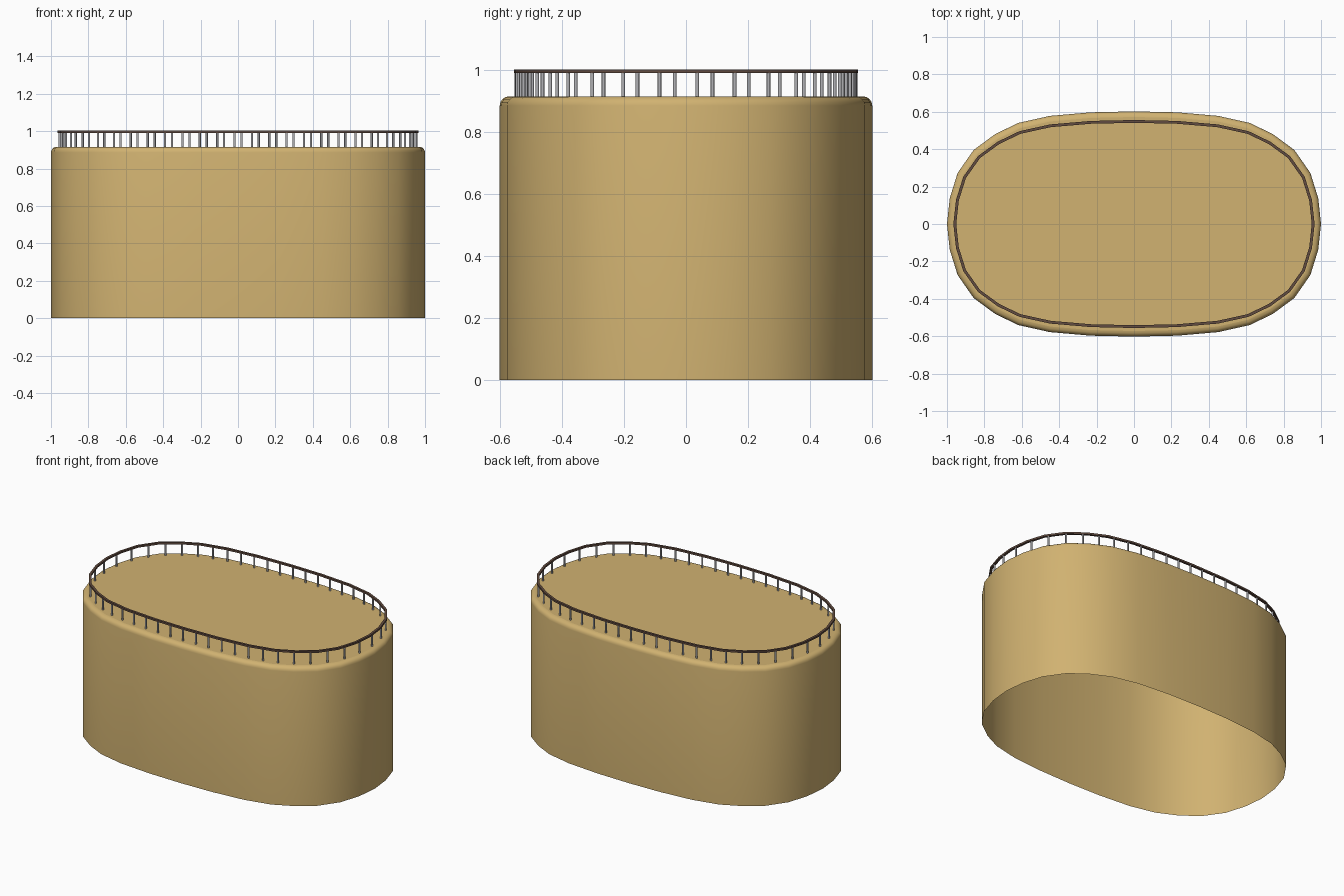
import bpy, bmesh, math
from mathutils import Vector

if "Cube" in bpy.data.objects:
    bpy.data.objects.remove(bpy.data.objects["Cube"])


def material(name, rgb):
    m = bpy.data.materials.new(name)
    m.diffuse_color = (*rgb, 1)
    m.use_nodes = True
    m.node_tree.nodes["Principled BSDF"].inputs["Base Color"].default_value = m.diffuse_color
    return m


SAND = material("sand", (0.635, 0.445, 0.165))
BROWN = material("dark brown", (0.12, 0.07, 0.05))
STEEL = material("steel grey", (0.45, 0.45, 0.47))

# Quarter of the oval outline, mirrored to a full loop
Q = [(1, 0), (0.985, 0.138), (0.943, 0.273), (0.857, 0.396), (0.743, 0.480),
     (0.62, 0.54), (0.45, 0.578), (0.23, 0.597), (0, 0.602)]
half = Q + [(-x, y) for x, y in reversed(Q[:-1])]
OUTLINE = [Vector(p) for p in half + [(x, -y) for x, y in reversed(half[1:-1])]]


def inset(d, stretch=1.0):
    """Outline moved inward by d, then stretched along x."""
    out, n = [], len(OUTLINE)
    for i, p in enumerate(OUTLINE):
        a = (p - OUTLINE[i - 1]).normalized()
        b = (OUTLINE[(i + 1) % n] - p).normalized()
        t = (a + b).normalized()
        q = p + Vector((-t.y, t.x)) * d / t.dot(a)
        out.append(Vector((q.x * stretch, q.y)))
    return out


def finish(name, bm, mat, angle):
    bmesh.ops.recalc_face_normals(bm, faces=bm.faces)
    me = bpy.data.meshes.new(name)
    bm.to_mesh(me)
    bm.free()
    me.materials.append(mat)
    ob = bpy.data.objects.new(name, me)
    bpy.context.collection.objects.link(ob)
    bpy.ops.object.select_all(action='DESELECT')
    ob.select_set(True)
    bpy.context.view_layer.objects.active = ob
    bpy.ops.object.shade_smooth_by_angle(angle=math.radians(angle))
    return ob


def loft(profile, stretch=1.0, closed=False, cap=False):
    """Rings of the outline at (inset, height) pairs, joined by quads."""
    bm = bmesh.new()
    rings = [[bm.verts.new((p.x, p.y, z)) for p in inset(d, stretch)] for d, z in profile]
    pairs = list(zip(rings, rings[1:]))
    if closed:
        pairs.append((rings[-1], rings[0]))
    n = len(OUTLINE)
    for a, b in pairs:
        for i in range(n):
            j = (i + 1) % n
            bm.faces.new((a[i], a[j], b[j], b[i]))
    if cap:
        bm.faces.new(rings[-1])
    return bm


# Body: open at the bottom, rounded top edge, flat top
R, TOP = 0.03, 0.916
edge = [(R * (1 - math.cos(a)), TOP - R + R * math.sin(a))
        for a in (math.radians(22.5 * k) for k in range(5))]
body = finish("body", loft([(0, 0)] + edge, cap=True), SAND, 35)
for e in body.data.edges:
    if all(body.data.vertices[v].co.z > TOP - 0.0005 for v in e.vertices):
        e.use_edge_sharp = True

# Handrail: flat bar following the outline
STRETCH = 1.0126
finish("handrail", loft([(0.046, 0.991), (0.046, 1.003), (0.061, 1.003), (0.061, 0.991)],
                        STRETCH, closed=True), BROWN, 35)

# Posts: spaced under the rail, a little wider apart around the ends
path = inset(0.0535, STRETCH)
path.append(path[0])
lengths = [math.hypot(b.x - a.x, 0.75 * (b.y - a.y)) for a, b in zip(path, path[1:])]


def along(s):
    for a, b, l in zip(path, path[1:], lengths):
        if s <= l:
            return a.lerp(b, s / l)
        s -= l
    return path[-1]


COUNT = 50
posts = bmesh.new()
for k in range(COUNT):
    p = along(sum(lengths) * (k + 0.3) / COUNT)
    ret = bmesh.ops.create_cone(posts, cap_ends=True, segments=8,
                                radius1=0.006, radius2=0.006, depth=0.082)
    bmesh.ops.translate(posts, verts=ret["verts"], vec=(p.x, p.y, 0.953))
finish("posts", posts, STEEL, 50)
